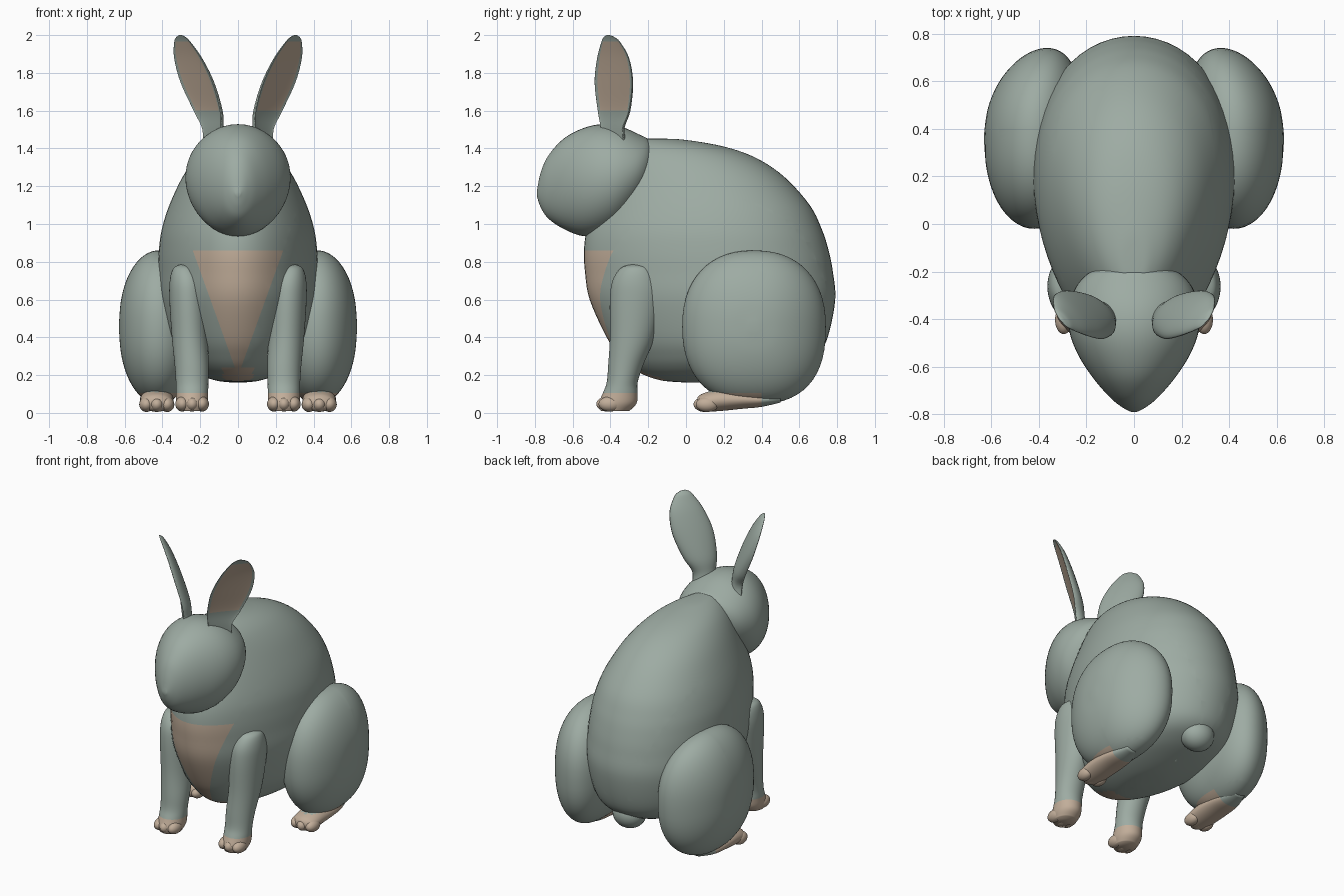
import bpy, bmesh, math
from mathutils import Vector, Matrix

if "Cube" in bpy.data.objects:
    bpy.data.objects.remove(bpy.data.objects["Cube"])


def material(name, rgb):
    m = bpy.data.materials.new(name)
    m.diffuse_color = (*rgb, 1)
    m.use_nodes = True
    m.node_tree.nodes["Principled BSDF"].inputs["Base Color"].default_value = m.diffuse_color
    return m


FUR = material("grey green fur", (0.34, 0.41, 0.367))
PALE = material("pale beige fur", (0.535, 0.42, 0.32))


def smooth_rows(rows, steps=5):
    """Catmull-Rom interpolation through the section rows."""
    out = []
    for i in range(len(rows) - 1):
        p0, p1 = rows[max(i - 1, 0)], rows[i]
        p2, p3 = rows[i + 1], rows[min(i + 2, len(rows) - 1)]
        for s in range(steps):
            t = s / steps
            out.append([0.5 * (2 * b + (c - a) * t + (2 * a - 5 * b + 4 * c - d) * t * t
                               + (3 * b - a - 3 * c + d) * t ** 3)
                        for a, b, c, d in zip(p0, p1, p2, p3)])
    out.append(list(rows[-1]))
    return out


def loft(rows, point, rule=lambda c, a: False, n=48):
    """Skin closed sections; point(row, angle) gives each vertex, rule picks pale faces."""
    bm = bmesh.new()
    angles = [2 * math.pi * j / n for j in range(n)]
    rings = [[bm.verts.new(point(r, a)) for a in angles] for r in smooth_rows(rows)]
    for r0, r1 in zip(rings, rings[1:]):
        for j in range(n):
            k = (j + 1) % n
            f = bm.faces.new((r0[j], r0[k], r1[k], r1[j]))
            f.material_index = int(rule(f.calc_center_median(), angles[j] + math.pi / n))
    for ring in (rings[0], rings[-1]):
        f = bm.faces.new(ring)
        f.material_index = int(rule(f.calc_center_median(), 0))
    return bm


def cut_and_paint(bm, planes, rule):
    """Cut clean colour borders along planes, then pick the pale faces."""
    for co, no in planes:
        bmesh.ops.bisect_plane(bm, geom=bm.verts[:] + bm.edges[:] + bm.faces[:],
                               plane_co=co, plane_no=no)
    for f in bm.faces:
        f.material_index = int(rule(f.calc_center_median()))


def finish(name, bm, mirror=False):
    bmesh.ops.recalc_face_normals(bm, faces=bm.faces[:])
    me = bpy.data.meshes.new(name)
    bm.to_mesh(me)
    bm.free()
    me.materials.append(FUR)
    me.materials.append(PALE)
    for p in me.polygons:
        p.use_smooth = True
    ob = bpy.data.objects.new(name, me)
    bpy.context.collection.objects.link(ob)
    if mirror:
        ob.modifiers.new("mirror", 'MIRROR')
    return ob


def ball(bm, co, size, pale):
    m = Matrix.Translation(co) @ Matrix.Diagonal((*size, 1))
    res = bmesh.ops.create_uvsphere(bm, u_segments=24, v_segments=14, radius=1, matrix=m)
    for f in {f for v in res["verts"] for f in v.link_faces}:
        f.material_index = int(pale)


def along_z(r, a):      # z, centre x, centre y, half x, half y
    return (r[1] + r[3] * math.cos(a), r[2] + r[4] * math.sin(a), r[0])


def along_y(r, a):      # y, centre x, centre z, half x, half z
    return (r[1] + r[3] * math.cos(a), r[0], r[2] + r[4] * math.sin(a))


# Body: horizontal sections (z, y front, y back, half width), wider to the rear
def body_point(r, a):
    z, y0, y1, hx = r
    s = math.sin(a)
    return (hx * math.cos(a) * (1 + 0.15 * s), (y0 + y1) / 2 + (y1 - y0) / 2 * s, z)


body = loft([
    (0.16, 0.02, 0.08, 0.02), (0.17, -0.12, 0.25, 0.11), (0.20, -0.22, 0.42, 0.20),
    (0.24, -0.29, 0.57, 0.27), (0.30, -0.35, 0.69, 0.33), (0.40, -0.42, 0.75, 0.38),
    (0.60, -0.51, 0.79, 0.42), (0.75, -0.535, 0.777, 0.42), (0.86, -0.54, 0.755, 0.415),
    (0.97, -0.525, 0.72, 0.40), (1.10, -0.48, 0.655, 0.36), (1.25, -0.42, 0.52, 0.29),
    (1.35, -0.38, 0.37, 0.22), (1.41, -0.33, 0.2, 0.15), (1.445, -0.28, 0.0, 0.07),
    (1.452, -0.2, -0.12, 0.02)], body_point, n=64)


# Pale chest patch narrowing downwards, with a small patch under the belly
def chest(c):
    upper = c.y < -0.1 and c.z < 0.86 and abs(c.x) < 0.02 + 0.36 * (c.z - 0.25)
    return upper or (c.y < -0.12 and c.z < 0.24 and abs(c.x) < 0.08)


cut_and_paint(body, [((s * 0.02, 0, 0.25), (s, 0, -0.36)) for s in (-1, 1)], chest)
finish("body", body)

# Head: egg pointing forward to the nose
head_rows = [(-0.79, 1.15, 1.17, 0.012), (-0.77, 1.09, 1.27, 0.05), (-0.73, 1.03, 1.36, 0.1),
             (-0.65, 0.975, 1.45, 0.17), (-0.55, 0.937, 1.505, 0.235),
             (-0.45, 0.942, 1.528, 0.272), (-0.35, 0.99, 1.517, 0.275),
             (-0.25, 1.1, 1.475, 0.235), (-0.19, 1.2, 1.44, 0.16), (-0.17, 1.28, 1.38, 0.05)]
finish("head", loft([(y, 0, (a + b) / 2, w, (b - a) / 2) for y, a, b, w in head_rows], along_y))


# Ears: cupped sections (z, x, y, half width, thickness) turned forward and outward
WIDE, FACING = Vector((0.65, 0.76, 0)), Vector((0.76, -0.65, 0))


def ear_point(r, a):
    z, x, y, w, t = r
    v = math.sin(a)
    return Vector((x, y, z)) + WIDE * w * math.cos(a) + FACING * t * (v if v < 0 else -0.12 * v)


def ear_inside(c, a):
    return 1.6 < c.z < 1.965 and math.sin(a) > 0 and abs(math.cos(a)) < 0.85


finish("ear", loft([
    (1.40, 0.13, -0.39, 0.09, 0.075), (1.50, 0.14, -0.395, 0.075, 0.06),
    (1.60, 0.165, -0.385, 0.108, 0.06), (1.75, 0.22, -0.385, 0.13, 0.055),
    (1.88, 0.268, -0.388, 0.108, 0.042), (1.965, 0.297, -0.4, 0.062, 0.026),
    (1.99, 0.303, -0.408, 0.035, 0.015), (2.0, 0.305, -0.412, 0.008, 0.006)],
    ear_point, ear_inside), mirror=True)

# Front legs with pale paws and three toes
leg = loft([
    (0.785, 0.282, -0.262, 0.025, 0.035), (0.765, 0.279, -0.262, 0.064, 0.085),
    (0.70, 0.268, -0.263, 0.093, 0.126), (0.60, 0.263, -0.265, 0.1, 0.138),
    (0.40, 0.255, -0.285, 0.095, 0.118), (0.25, 0.245, -0.32, 0.09, 0.092),
    (0.16, 0.243, -0.338, 0.086, 0.082), (0.105, 0.243, -0.348, 0.085, 0.092),
    (0.05, 0.243, -0.362, 0.083, 0.1), (0.01, 0.243, -0.375, 0.068, 0.075)],
    along_z, lambda c, a: c.z < 0.105)
for dx, dy in ((-0.052, 0.012), (0, 0), (0.052, 0.012)):
    ball(leg, (0.243 + dx, -0.415 + dy, 0.047), (0.037, 0.06, 0.04), True)
finish("front_leg", leg, mirror=True)


# Haunches: rounded-square sections stacked sideways, squarer at the low rear, rear turned inward
def haunch_point(r, a):
    u, hy, hz = r
    c, s = math.cos(a), math.sin(a)
    e = 0.8 if s < 0 < c else 0.88
    y = 0.36 + hy * math.copysign(abs(c) ** e, c)
    z = 0.457 + hz * math.copysign(abs(s) ** e, s) * (1.02 if s < 0 else 1)
    return (0.42 + u - 0.38 * max(0, y - 0.36) ** 2, y, z)


haunch_rows = []
for i in range(13):
    t = math.pi * (0.015 + 0.97 * i / 12)
    k = math.sin(t) ** 0.92
    haunch_rows.append((-0.21 * math.cos(t), 0.38 * k, 0.403 * k))
haunch = loft(haunch_rows, haunch_point, n=56)
cut_and_paint(haunch, [((0, 0, 0.105), (0, 0, 1)), ((0, 0.4, 0), (0, 1, 0))],
              lambda c: c.z < 0.105 and c.y < 0.4)
finish("haunch", haunch, mirror=True)

# Hind feet with three toes, pale up to the heel
foot = loft([
    (0.06, 0.43, 0.052, 0.04, 0.03), (0.09, 0.43, 0.055, 0.078, 0.048),
    (0.18, 0.43, 0.068, 0.088, 0.058), (0.30, 0.43, 0.07, 0.088, 0.048),
    (0.40, 0.43, 0.068, 0.075, 0.036), (0.50, 0.43, 0.075, 0.04, 0.02)],
    along_y, lambda c, a: c.z < 0.11 and c.y < 0.4)
for dx, dy in ((-0.055, 0.012), (0, 0), (0.055, 0.012)):
    ball(foot, (0.43 + dx, 0.1 + dy, 0.045), (0.038, 0.06, 0.04), True)
finish("hind_foot", foot, mirror=True)

# Tail: small bump low on the rump
tail = bmesh.new()
ball(tail, (0, 0.605, 0.28), (0.11, 0.1, 0.1), False)
finish("tail", tail)
